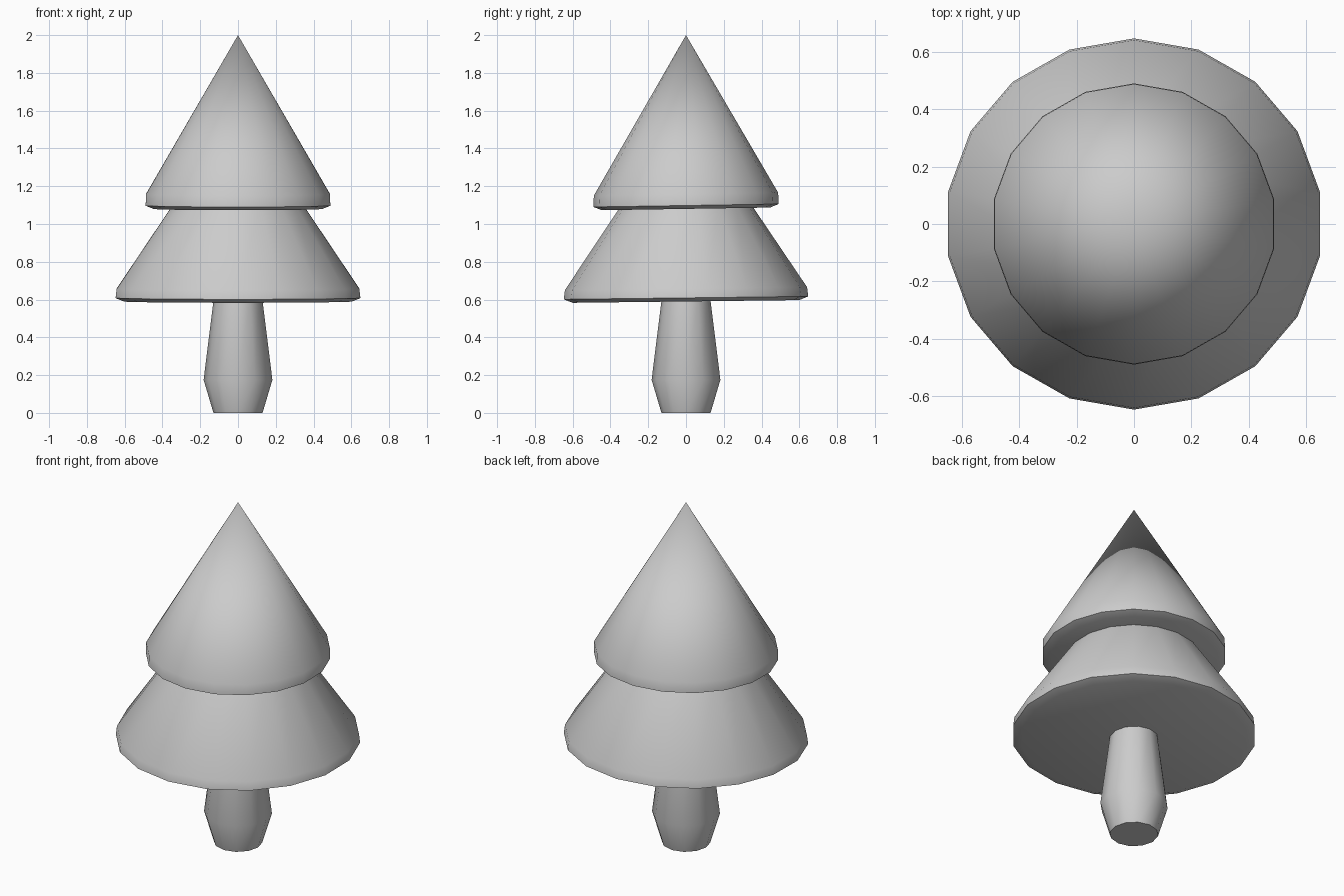
import bpy, bmesh
from math import pi, sin, cos, radians

if "Cube" in bpy.data.objects:
    bpy.data.objects.remove(bpy.data.objects["Cube"])


def lathe(name, profile, sides, start, sx=1.0, tilt=0.0):
    """Revolve (radius, z) points; sx stretches x, tilt raises z towards the back."""
    bm = bmesh.new()
    rings = []
    for r, z in profile:
        n = sides if r > 0 else 1
        ring = []
        for i in range(n):
            a = start + 2 * pi * i / sides
            y = r * sin(a)
            ring.append(bm.verts.new((r * sx * cos(a), y, z + tilt * y)))
        rings.append(ring)
    for a, b in zip(rings, rings[1:]):
        for i in range(sides):
            j = (i + 1) % sides
            if len(b) == 1:
                bm.faces.new((a[i], a[j], b[0]))
            else:
                bm.faces.new((a[i], a[j], b[j], b[i]))
    # close the open ends
    bm.faces.new(rings[0][::-1])
    if len(rings[-1]) > 1:
        bm.faces.new(rings[-1])
    bmesh.ops.recalc_face_normals(bm, faces=bm.faces)
    mesh = bpy.data.meshes.new(name)
    bm.to_mesh(mesh)
    bm.free()
    obj = bpy.data.objects.new(name, mesh)
    bpy.context.collection.objects.link(obj)
    bpy.ops.object.select_all(action='DESELECT')
    obj.select_set(True)
    bpy.context.view_layer.objects.active = obj
    bpy.ops.object.shade_smooth_by_angle(angle=radians(42))
    return obj


# trunk, bulging near the base
lathe("trunk", [(0.13, 0), (0.182, 0.175), (0.128, 0.61)], 12, 0)

# lower skirt of foliage
lathe("lower_foliage",
      [(0.60, 0.59), (0.647, 0.609), (0.641, 0.658), (0.345, 1.10)],
      18, pi / 2, 1.017, 0.012)

# upper cone of foliage
lathe("upper_foliage",
      [(0.445, 1.08), (0.49, 1.098), (0.488, 1.158), (0, 2.0)],
      18, pi / 2, 1.013, 0.016)
